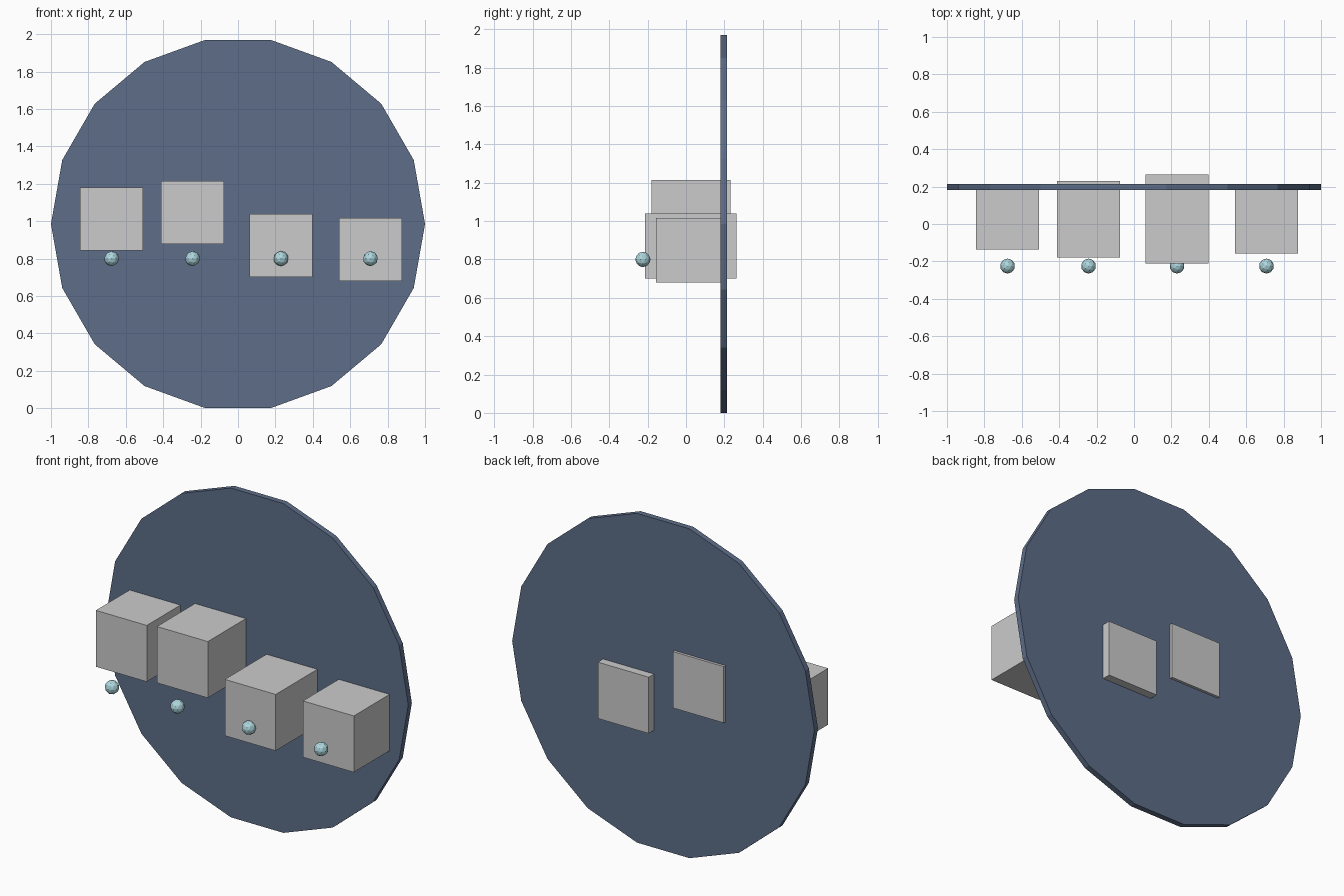
import bpy
from math import pi

if "Cube" in bpy.data.objects:
    bpy.data.objects.remove(bpy.data.objects["Cube"])


def material(name, color):
    m = bpy.data.materials.new(name)
    m.diffuse_color = color
    m.use_nodes = True
    m.node_tree.nodes["Principled BSDF"].inputs["Base Color"].default_value = m.diffuse_color
    return m


slate = material("slate_blue", (0.11, 0.155, 0.25, 1))
pale = material("pale_aqua", (0.42, 0.68, 0.73, 1))

# Upright 18-sided backing disc, with vertices on the x axis
bpy.ops.mesh.primitive_cylinder_add(vertices=18, radius=1, depth=0.034,
                                    location=(0, 0.198, 0.985),
                                    rotation=(pi / 2, 0, 0))
disc = bpy.context.object
disc.name = "backing_disc"
# turn a quarter so flats sit at top and bottom
disc.rotation_euler = (pi / 2, pi / 2, 0)
disc.data.materials.append(slate)

# Blocks through the disc, each with a small bead in front:
# x centre, z centre, depth
SIZE = 0.337
blocks = [
    (-0.676, 1.012, 0.327),
    (-0.243, 1.047, 0.410),
    (0.230, 0.870, 0.477),
    (0.708, 0.848, 0.366),
]
for i, (x, z, depth) in enumerate(blocks, 1):
    bpy.ops.mesh.primitive_cube_add(size=1, location=(x, 0.026, z))
    block = bpy.context.object
    block.name = f"block_{i}"
    block.scale = (SIZE, depth, SIZE)

    bpy.ops.mesh.primitive_ico_sphere_add(subdivisions=2, radius=0.04,
                                          location=(x, -0.225, 0.8))
    bead = bpy.context.object
    bead.name = f"bead_{i}"
    bead.data.materials.append(pale)
